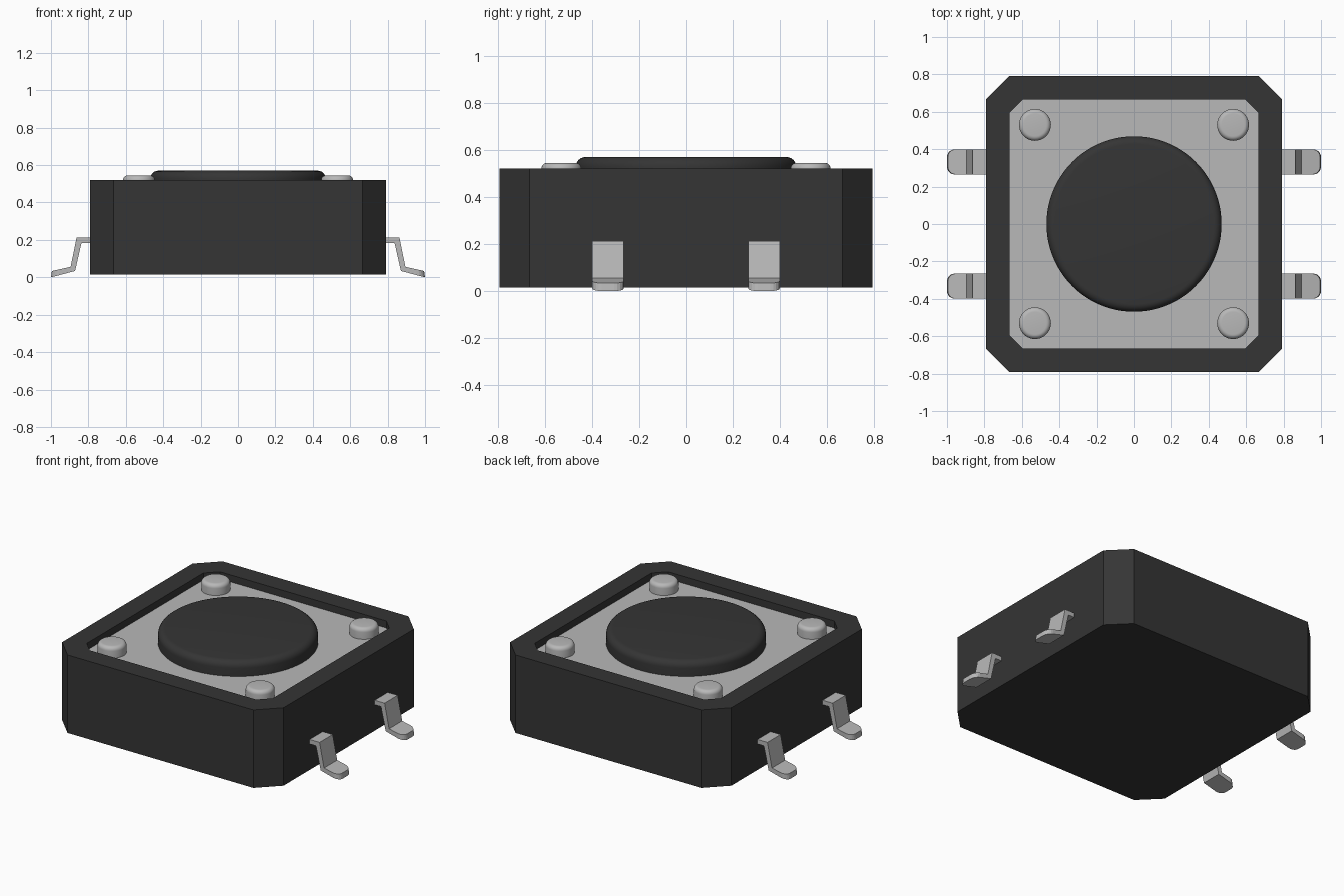
import bpy
import bmesh
import math

cube = bpy.data.objects.get("Cube")
if cube:
    bpy.data.objects.remove(cube, do_unlink=True)


def material(name, color):
    m = bpy.data.materials.new(name)
    m.use_nodes = True
    m.diffuse_color = (*color, 1)
    m.node_tree.nodes["Principled BSDF"].inputs["Base Color"].default_value = (*color, 1)
    return m


black = material("black plastic", (0.035, 0.035, 0.035))
metal = material("light grey metal", (0.48, 0.48, 0.48))


def add_object(name, bm, mat, smooth=False):
    bmesh.ops.recalc_face_normals(bm, faces=bm.faces)
    mesh = bpy.data.meshes.new(name)
    bm.to_mesh(mesh)
    bm.free()
    mesh.materials.append(mat)
    obj = bpy.data.objects.new(name, mesh)
    bpy.context.collection.objects.link(obj)
    if smooth:
        bpy.ops.object.select_all(action='DESELECT')
        obj.select_set(True)
        bpy.context.view_layer.objects.active = obj
        bpy.ops.object.shade_smooth_by_angle(angle=math.radians(35))
    return obj


def octagon(bm, half, cut, z):
    """Ring of vertices: a square with clipped corners."""
    pts = [(half, -cut), (half, cut), (cut, half), (-cut, half),
           (-half, cut), (-half, -cut), (-cut, -half), (cut, -half)]
    return [bm.verts.new((x, y, z)) for x, y in pts]


def bridge(bm, a, b):
    for i in range(len(a)):
        j = (i + 1) % len(a)
        bm.faces.new((a[i], a[j], b[j], b[i]))


def rounded_disc(name, loc, radius, z0, z1, fillet, mat, sides):
    """Upright cylinder with a rounded top rim."""
    bm = bmesh.new()
    profile = [(radius, z0)]
    for k in range(7):
        a = math.pi / 2 * k / 6
        profile.append((radius - fillet + fillet * math.cos(a),
                        z1 - fillet + fillet * math.sin(a)))
    rings = [[bm.verts.new((loc[0] + r * math.cos(2 * math.pi * i / sides),
                            loc[1] + r * math.sin(2 * math.pi * i / sides), z))
              for i in range(sides)] for r, z in profile]
    for a, b in zip(rings, rings[1:]):
        bridge(bm, a, b)
    bm.faces.new(rings[0])
    bm.faces.new(rings[-1])
    return add_object(name, bm, mat, smooth=True)


# Housing: clipped box with a shallow recess in the top
PLATE_Z = 0.475
bm = bmesh.new()
rings = [octagon(bm, 0.792, 0.665, 0.016), octagon(bm, 0.792, 0.665, 0.52),
         octagon(bm, 0.665, 0.595, 0.52), octagon(bm, 0.665, 0.595, PLATE_Z - 0.03)]
for a, b in zip(rings, rings[1:]):
    bridge(bm, a, b)
bm.faces.new(rings[0])
bm.faces.new(rings[-1])
add_object("housing", bm, black)

# Cover plate filling the recess floor
bm = bmesh.new()
low, high = octagon(bm, 0.665, 0.595, PLATE_Z - 0.03), octagon(bm, 0.665, 0.595, PLATE_Z)
bridge(bm, low, high)
bm.faces.new(low)
bm.faces.new(high)
add_object("cover_plate", bm, metal)

# Push button and corner rivets
rounded_disc("button", (0, 0), 0.469, PLATE_Z - 0.01, 0.57, 0.042, black, 96)
for sx, side in ((1, "left"), (-1, "right")):
    for sy, end in ((1, "back"), (-1, "front")):
        rounded_disc(f"rivet_{end}_{side}", (sx * 0.53, sy * 0.53), 0.085,
                     PLATE_Z - 0.01, 0.545, 0.025, metal, 40)

# Bent terminals: side profile extruded in y, tip corners rounded
LEAD = [(0.78, 0.213), (0.863, 0.213), (0.895, 0.056), (0.995, 0.034),
        (1.0, 0.0), (0.871, 0.034), (0.837, 0.184), (0.78, 0.184)]
for sx, side in ((1, "left"), (-1, "right")):
    for sy, end in ((1, "back"), (-1, "front")):
        bm = bmesh.new()
        near, far = [[bm.verts.new((sx * x, sy * 0.332 + w, z)) for x, z in LEAD]
                     for w in (-0.067, 0.067)]
        bridge(bm, near, far)
        bm.faces.new(near)
        bm.faces.new(far)
        tips = [e for e in bm.edges
                if all(abs(v.co.x) > 0.99 for v in e.verts)
                and abs(e.verts[0].co.y - e.verts[1].co.y) < 0.001]
        bmesh.ops.bevel(bm, geom=tips, offset=0.04, segments=5, profile=0.5,
                        affect='EDGES')
        add_object(f"terminal_{end}_{side}", bm, metal)
